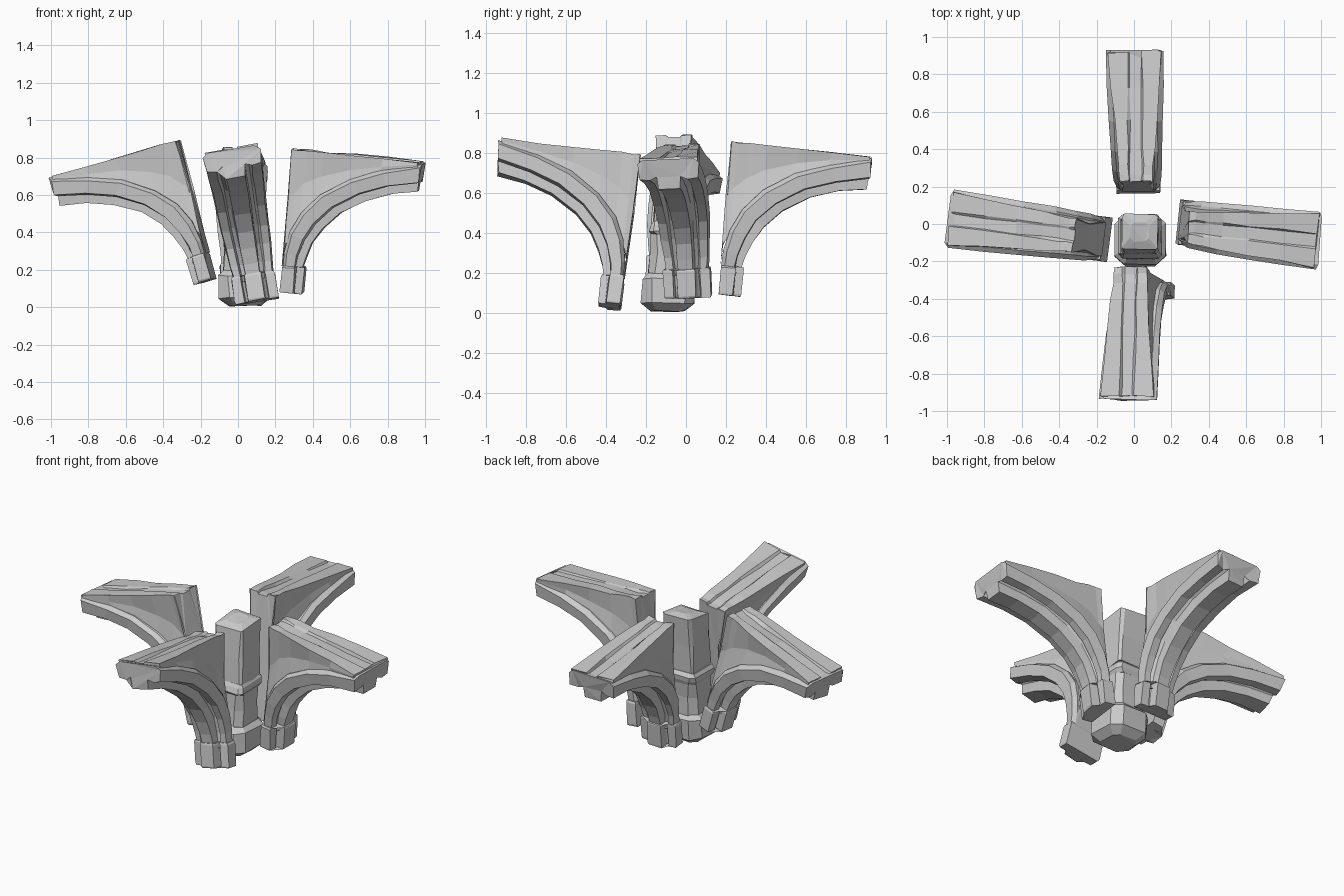
import bpy, bmesh, random
from math import radians
from mathutils import Matrix, Vector

if "Cube" in bpy.data.objects:
    bpy.data.objects.remove(bpy.data.objects["Cube"])

random.seed(4)


def loft(name, rings, matrix=Matrix(), rough=0.0):
    """Skin a list of equal-length point rings into a closed flat-shaded solid."""
    bm = bmesh.new()
    rows = []
    for ring in rings:
        row = []
        for p in ring:
            j = Vector([random.uniform(-rough, rough) for _ in range(3)])
            row.append(bm.verts.new(matrix @ (Vector(p) + j)))
        rows.append(row)
    n = len(rows[0])
    for a, b in zip(rows, rows[1:]):
        for i in range(n):
            k = (i + 1) % n
            bm.faces.new((a[i], a[k], b[k], b[i]))
    caps = [bm.faces.new(rows[0]), bm.faces.new(rows[-1])]
    bmesh.ops.triangulate(bm, faces=caps)
    bmesh.ops.recalc_face_normals(bm, faces=bm.faces)
    me = bpy.data.meshes.new(name)
    bm.to_mesh(me)
    bm.free()
    ob = bpy.data.objects.new(name, me)
    bpy.context.collection.objects.link(ob)
    return ob


# Arch side profile: underside and upper edge of the rib (distance out, height)
UNDER = [(.11, -.65), (.125, -.57), (.155, -.49), (.205, -.405), (.29, -.315),
         (.42, -.235), (.56, -.185), (.695, -.16)]
UPPER = [(.015, -.65), (.015, -.55), (.035, -.44), (.085, -.33), (.18, -.225),
         (.33, -.125), (.5, -.06), (.705, -.005)]
# Stepped rib section: lateral offset, fraction from underside to upper edge
HALF = [(.05, 0), (.056, .42), (.078, .56), (.09, .32), (.14, .36), (.148, .85), (.12, 1)]
SECTION = HALF + [(-v, t) for v, t in reversed(HALF)]
# Stepped capital plan: lateral offset, distance out
CAP_HALF = [(.046, .127), (.05, .075), (.062, .06), (.068, .09), (.118, .085), (.118, .015)]
CAP_PLAN = CAP_HALF + [(-v, u) for v, u in reversed(CAP_HALF)]


def arm(name, origin, yaw, pitch, roll):
    m = (Matrix.Translation(origin) @ Matrix.Rotation(radians(yaw), 4, 'Z')
         @ Matrix.Rotation(radians(pitch), 4, 'Y') @ Matrix.Rotation(radians(roll), 4, 'X'))

    # curved stepped rib, widening outward, with a notched end
    rings = []
    for k, (a, b) in enumerate(zip(UNDER, UPPER)):
        wide = .72 + .34 * (k / (len(UNDER) - 1)) ** .8
        ring = []
        for v, t in SECTION:
            u = a[0] + (b[0] - a[0]) * t
            if k == len(UNDER) - 1:
                u += -.03 if .07 < abs(v) < .08 else random.uniform(-.006, .008)
            ring.append((u, v * wide, a[1] + (b[1] - a[1]) * t))
        rings.append(ring)
    loft(name + "_rib", rings, m, .003)

    # spandrel wall above the rib, with a shallow groove along the top
    rings = []
    for u, z in [(.01, -.6), (.012, -.5)] + UPPER[2:]:
        f = max(u, 0) / .71
        top, low = .088 + .055 * f, .088 + .052 * f
        z -= .02
        half = [(low, z), (top - .02 * (1 - f), z * .5), (top, 0), (.04, .0), (.03, -.012)]
        prof = half + [(-v, h) for v, h in reversed(half)]
        base = u if f > .03 else .0
        rings.append([(u if h < -.3 else base - (.012 if f > .99 else 0), v, h) for v, h in prof])
    loft(name + "_spandrel", rings, m, .005)

    # stepped springer block at the foot
    rings = []
    for h, s in ((-.765, .97), (-.755, 1), (-.63, 1), (-.62, .96)):
        rings.append([(.06 + (u - .06) * s, v * s, h) for v, u in CAP_PLAN])
    loft(name + "_foot", rings, m, .003)


# Four scattered arms around the pillar: origin is the inner top corner
arm("right_arm", (.292, -.018, .845), -6, 5.6, 2)
arm("left_arm", (-.32, -.06, .89), 172.5, 15.8, 0)
arm("front_arm", (-.02, -.23, .777), -91.5, -6, 9.5)
arm("back_arm", (.01, .23, .855), 90.5, 6.2, -1)


# Central leaning pillar of chamfered-square rings (height, half width, chamfer)
def pillar(name, levels, tilt=0.0):
    rings = []
    for z, h, c in levels:
        f = z / .83
        cx, cy = .035 - .005 * f, -.095 + .055 * f
        e = h - c
        plan = [(h, -e), (h, e), (e, h), (-e, h), (-h, e), (-h, -e), (-e, -h), (e, -h)]
        rings.append([(cx + x, cy + y, z + tilt * y) for x, y in plan])
    loft(name, rings, Matrix(), .005)


pillar("pillar_base", [(.007, .085, .035), (.05, .135, .055), (.17, .135, .05), (.2, .11, .04)])
pillar("pillar_lower_shaft", [(.18, .11, .04), (.3, .105, .035), (.4, .105, .03)])
pillar("pillar_collar", [(.39, .105, .03), (.41, .118, .025), (.44, .114, .02), (.46, .1, .012)])
pillar("pillar_upper_shaft", [(.45, .1, .012), (.62, .095, .012), (.79, .095, .012),
                              (.805, .05, .02)], .12)
